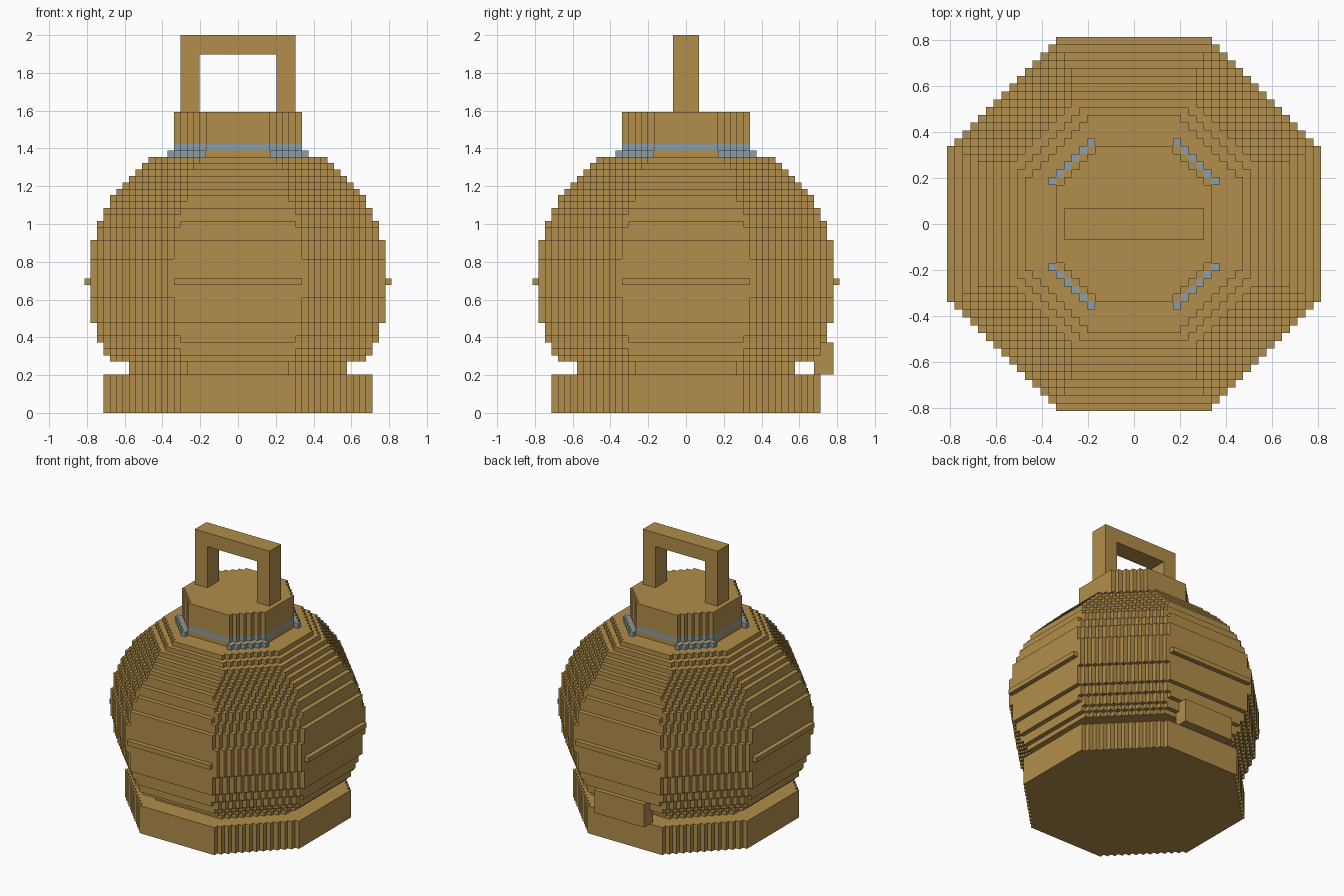
import bpy, bmesh, math

if "Cube" in bpy.data.objects:
    bpy.data.objects.remove(bpy.data.objects["Cube"])

V = 2 / 59  # size of one block


def material(name, color):
    m = bpy.data.materials.new(name)
    m.diffuse_color = (*color, 1)
    m.use_nodes = True
    m.node_tree.nodes["Principled BSDF"].inputs["Base Color"].default_value = m.diffuse_color
    return m


GOLD = material("antique_gold", (0.445, 0.270, 0.070))
STEEL = material("blue_grey", (0.262, 0.342, 0.392))


def outline(r, lim):
    """Stair-stepped octagon: half width r, corners reach |x|+|y| = lim."""
    f = lim - r
    quarter = [(r, f)]
    for i in range(r - f):
        quarter += [(r - i - 1, f + i), (r - i - 1, f + i + 1)]
    pts = []
    for _ in range(4):
        pts += quarter
        quarter = [(-y, x) for x, y in quarter]
    return pts


def add_prism(bm, pts, z0, z1):
    low = [bm.verts.new((x * V, y * V, z0 * V)) for x, y in pts]
    top = [bm.verts.new((x * V, y * V, z1 * V)) for x, y in pts]
    bm.faces.new(low[::-1])
    bm.faces.new(top)
    n = len(pts)
    for i in range(n):
        j = (i + 1) % n
        bm.faces.new((low[i], low[j], top[j], top[i]))


def make(name, prisms, mat):
    """Object made from (outline, bottom, top) prisms, in block units."""
    bm = bmesh.new()
    for pts, z0, z1 in prisms:
        add_prism(bm, pts, z0, z1)
    me = bpy.data.meshes.new(name)
    bm.to_mesh(me)
    bm.free()
    me.materials.append(mat)
    ob = bpy.data.objects.new(name, me)
    bpy.context.collection.objects.link(ob)
    return ob


def rect(x0, x1, y0, y1):
    return [(x0, y0), (x1, y0), (x1, y1), (x0, y1)]


# Foot and the narrow waist above it
make("base", [(outline(21, 30), 0, 6)], GOLD)
make("waist", [(outline(17, 25), 6, 8)], GOLD)

# Round body: a sphere sliced in block layers, equal layers merged
runs = []
for z in range(8, 40):
    radius = math.sqrt(553 - (z + 0.5 - 20.62) ** 2)
    key = (int(radius + 0.5), int(radius * math.sqrt(2)) + 1)
    if runs and runs[-1][0] == key:
        runs[-1][2] = z + 1
    else:
        runs.append([key, z, z + 1])
make("body", [(outline(*k), a, b) for k, a, b in runs], GOLD)

# Collar: gold core, grey corner studs, grey band
make("collar", [(outline(10, 16), 40, 41)], GOLD)
studs = []
for sx in (-1, 1):
    for sy in (-1, 1):
        for i in range(6):
            xs = sorted((sx * (5 + i), sx * (6 + i)))
            ys = sorted((sy * (10 - i), sy * (11 - i)))
            studs.append((rect(*xs, *ys), 40, 41))
make("collar_studs", studs, STEEL)
make("collar_band", [(outline(10, 15), 41, 42)], STEEL)

# Cap and carrying handle
make("cap", [(outline(10, 15), 42, 47)], GOLD)
make("handle", [(rect(-9, -6, -2, 2), 47, 56),
                (rect(6, 9, -2, 2), 47, 56),
                (rect(-9, 9, -2, 2), 56, 59)], GOLD)

# Latch block on the back
make("back_latch", [(rect(-6, 6, 20, 23), 6, 11)], GOLD)
